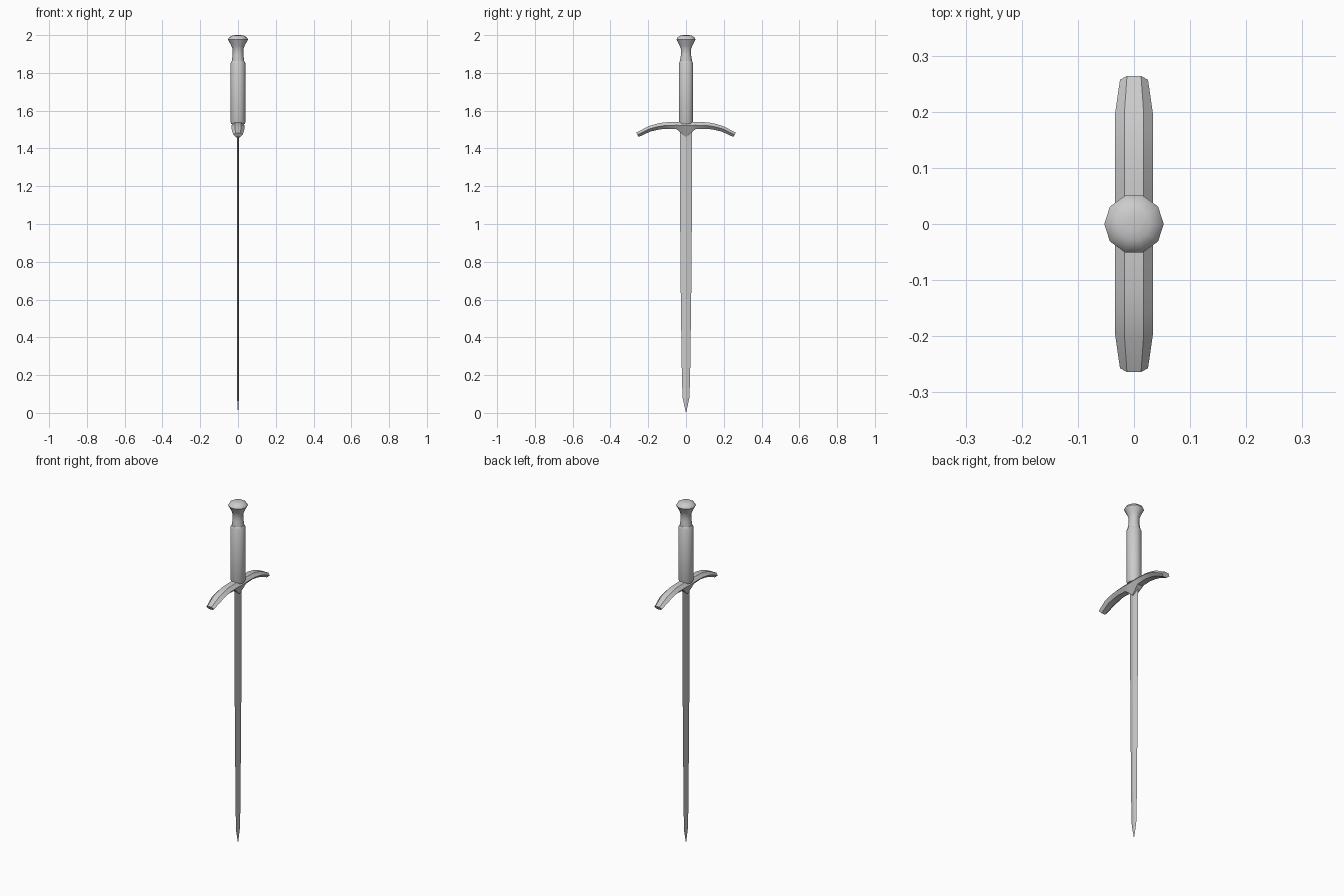
import bpy, bmesh, math

if "Cube" in bpy.data.objects:
    bpy.data.objects.remove(bpy.data.objects["Cube"])


def make_object(name, bm, angle):
    bmesh.ops.recalc_face_normals(bm, faces=bm.faces)
    mesh = bpy.data.meshes.new(name)
    bm.to_mesh(mesh)
    bm.free()
    ob = bpy.data.objects.new(name, mesh)
    bpy.context.collection.objects.link(ob)
    if angle:
        bpy.ops.object.select_all(action='DESELECT')
        ob.select_set(True)
        bpy.context.view_layer.objects.active = ob
        bpy.ops.object.shade_smooth_by_angle(angle=math.radians(angle))
    return ob


def loft(name, rings, angle=0):
    """Skin a list of equally sized point rings and cap both ends."""
    bm = bmesh.new()
    loops = [[bm.verts.new(p) for p in ring] for ring in rings]
    n = len(loops[0])
    for a, b in zip(loops, loops[1:]):
        for i in range(n):
            j = (i + 1) % n
            bm.faces.new((a[i], a[j], b[j], b[i]))
    bm.faces.new(loops[0])
    bm.faces.new(loops[-1])
    bmesh.ops.remove_doubles(bm, verts=bm.verts, dist=1e-5)
    return make_object(name, bm, angle)


def circle(r, z, n=10):
    return [(r * math.cos(2 * math.pi * i / n), r * math.sin(2 * math.pi * i / n), z)
            for i in range(n)]


# Grip: ten-sided cylinder
loft("grip", [circle(r, z) for r, z in
              [(0.036, 1.53), (0.04, 1.542), (0.04, 1.85), (0.034, 1.862)]], 40)

# Pommel: waisted neck flaring to a domed cap
loft("pommel", [circle(r, z) for r, z in
                [(0.033, 1.855), (0.033, 1.868), (0.028, 1.895), (0.028, 1.925),
                 (0.036, 1.945), (0.053, 1.977), (0.046, 1.989), (0.03, 1.998),
                 (0.012, 2.0)]], 40)

# Guard: hexagonal bar bent downwards, with a pointed underside at the middle
# y, centre z, half width, half thickness, tilt in degrees, bottom z override, bottom half width
half = [
    (0.05, 1.523, 0.034, 0.018, 0, 1.502, 0.017),
    (0.115, 1.521, 0.034, 0.017, 8, None, 0.017),
    (0.155, 1.514, 0.034, 0.016, 15, None, 0.017),
    (0.195, 1.503, 0.034, 0.015, 22, None, 0.017),
    (0.257, 1.472, 0.025, 0.013, 32, None, 0.012),
]


def guard_ring(y, z, w, t, tilt, bottom, bw, side=1):
    s, c = math.sin(math.radians(tilt)) * t, math.cos(math.radians(tilt)) * t
    zb = bottom if bottom else z - c
    return [(w * 0.5, side * (y + s), z + c), (w, side * y, z), (bw, side * (y - s), zb),
            (-bw, side * (y - s), zb), (-w, side * y, z), (-w * 0.5, side * (y + s), z + c)]


rings = [guard_ring(*h, side=-1) for h in reversed(half)]
rings.append(guard_ring(0, 1.521, 0.034, 0.02, 0, 1.459, 0.01))
rings += [guard_ring(*h) for h in half]
loft("guard", rings, 30)

# Blade: thin tapering diamond section ending in a point
loft("blade", [[(t, 0, z), (0, w, z), (-t, 0, z), (0, -w, z)] for w, t, z in
               [(0.032, 0.006, 1.52), (0.03, 0.006, 0.8), (0.022, 0.005, 0.2),
                (0.018, 0.005, 0.08), (0.0, 0.0, 0.0)][:-1] + [(0.0004, 0.0004, 0.0)]])
